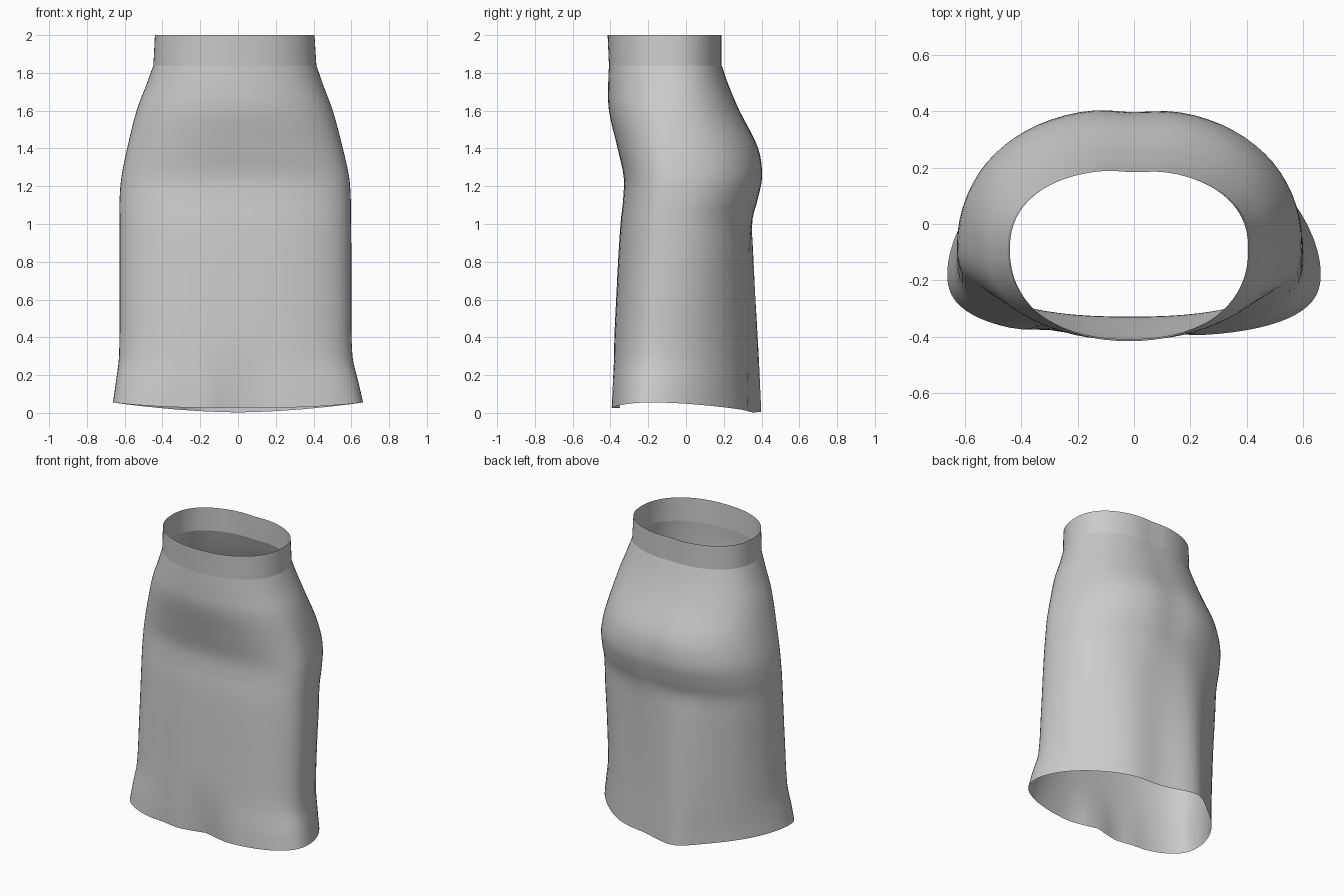
import bpy, bmesh, math

if "Cube" in bpy.data.objects:
    bpy.data.objects.remove(bpy.data.objects["Cube"])

# Cross-section levels: z, x min, x max, y front, y back, widest y, front power, back power
LEVELS = [
    (0.00, -0.662, 0.662, -0.400, 0.388, -0.17, 2.7, 1.75),
    (0.12, -0.648, 0.640, -0.395, 0.382, -0.16, 2.65, 1.8),
    (0.30, -0.630, 0.606, -0.385, 0.373, -0.14, 2.5, 1.9),
    (0.60, -0.627, 0.600, -0.370, 0.362, -0.12, 2.45, 2.0),
    (0.85, -0.627, 0.600, -0.357, 0.355, -0.10, 2.45, 2.1),
    (1.02, -0.627, 0.598, -0.345, 0.357, -0.09, 2.45, 2.15),
    (1.13, -0.627, 0.597, -0.333, 0.387, -0.08, 2.45, 2.2),
    (1.25, -0.617, 0.588, -0.330, 0.411, -0.08, 2.4, 2.25),
    (1.40, -0.587, 0.555, -0.362, 0.391, -0.08, 2.3, 2.2),
    (1.60, -0.537, 0.502, -0.408, 0.287, -0.08, 2.2, 2.2),
    (1.73, -0.488, 0.453, -0.412, 0.230, -0.08, 2.2, 2.25),
    (1.84, -0.448, 0.415, -0.408, 0.192, -0.09, 2.2, 2.3),
    (2.00, -0.440, 0.405, -0.415, 0.192, -0.09, 2.2, 2.3),
]
SEGMENTS = 72


def bell(v, centre, width):
    return math.exp(-((v - centre) / width) ** 2)


def spline(levels, steps):
    """Catmull-Rom interpolation between the levels."""
    rows = []
    last = len(levels) - 1
    for i in range(last):
        a, b, c, d = (levels[min(max(j, 0), last)] for j in (i - 1, i, i + 1, i + 2))
        for s in range(steps):
            t = s / steps
            row = []
            for k in range(8):
                m0 = (c[k] - a[k]) / (c[0] - a[0]) * (c[0] - b[0])
                m1 = (d[k] - b[k]) / (d[0] - b[0]) * (c[0] - b[0])
                row.append((2*t**3 - 3*t*t + 1) * b[k] + (t**3 - 2*t*t + t) * m0
                           + (3*t*t - 2*t**3) * c[k] + (t**3 - t*t) * m1)
            rows.append(row)
    rows.append(levels[-1])
    return rows


def point(row, angle):
    z, x0, x1, yf, yb, cy, nf, nb = row
    c, s = math.cos(angle), math.sin(angle)
    n = nb if s > 0 else nf
    depth = yb - cy if s > 0 else cy - yf
    x = (x0 + x1) / 2 + (x1 - x0) / 2 * math.copysign(abs(c) ** (2 / n), c)
    y = cy + depth * math.copysign(abs(s) ** (2 / n), s)
    hem = max(0, 1 - z / 0.4) ** 1.3
    drape = max(0, 1 - z / 1.0) ** 0.7
    if s > 0:   # folds at the back and the dip between the hips
        y -= s * drape * (0.04 * bell(x, 0.08, 0.15) - 0.05 * bell(x, -0.21, 0.13))
        y -= s * 0.015 * bell(x, 0, 0.1) * bell(z, 1.28, 0.3)
        y -= s * 0.008 * bell(x, 0, 0.07) * bell(z, 1.95, 0.2)
    else:       # folds at the front hem
        y -= s * hem * (0.05 * bell(x, 0.0, 0.12) + 0.015 * bell(x, -0.3, 0.08))
    # hem rises at the sides
    lift = 0.055 * c * c + (0.003 if s > 0 else 0.026) * s * s
    z += lift * max(0, 1 - z / 0.3)
    return x, y, z


def loft(name, rows):
    bm = bmesh.new()
    rings = [[bm.verts.new(point(r, 2 * math.pi * i / SEGMENTS)) for i in range(SEGMENTS)]
             for r in rows]
    for low, high in zip(rings, rings[1:]):
        for i in range(SEGMENTS):
            j = (i + 1) % SEGMENTS
            bm.faces.new((low[i], low[j], high[j], high[i]))
    mesh = bpy.data.meshes.new(name)
    bm.to_mesh(mesh)
    bm.free()
    mesh.shade_smooth()
    obj = bpy.data.objects.new(name, mesh)
    bpy.context.collection.objects.link(obj)
    return obj


# Skirt body, from hem to waist seam, and the waistband above it
loft("skirt_body", spline(LEVELS[:-1], 4))
loft("waistband", spline(LEVELS[-2:], 3))
